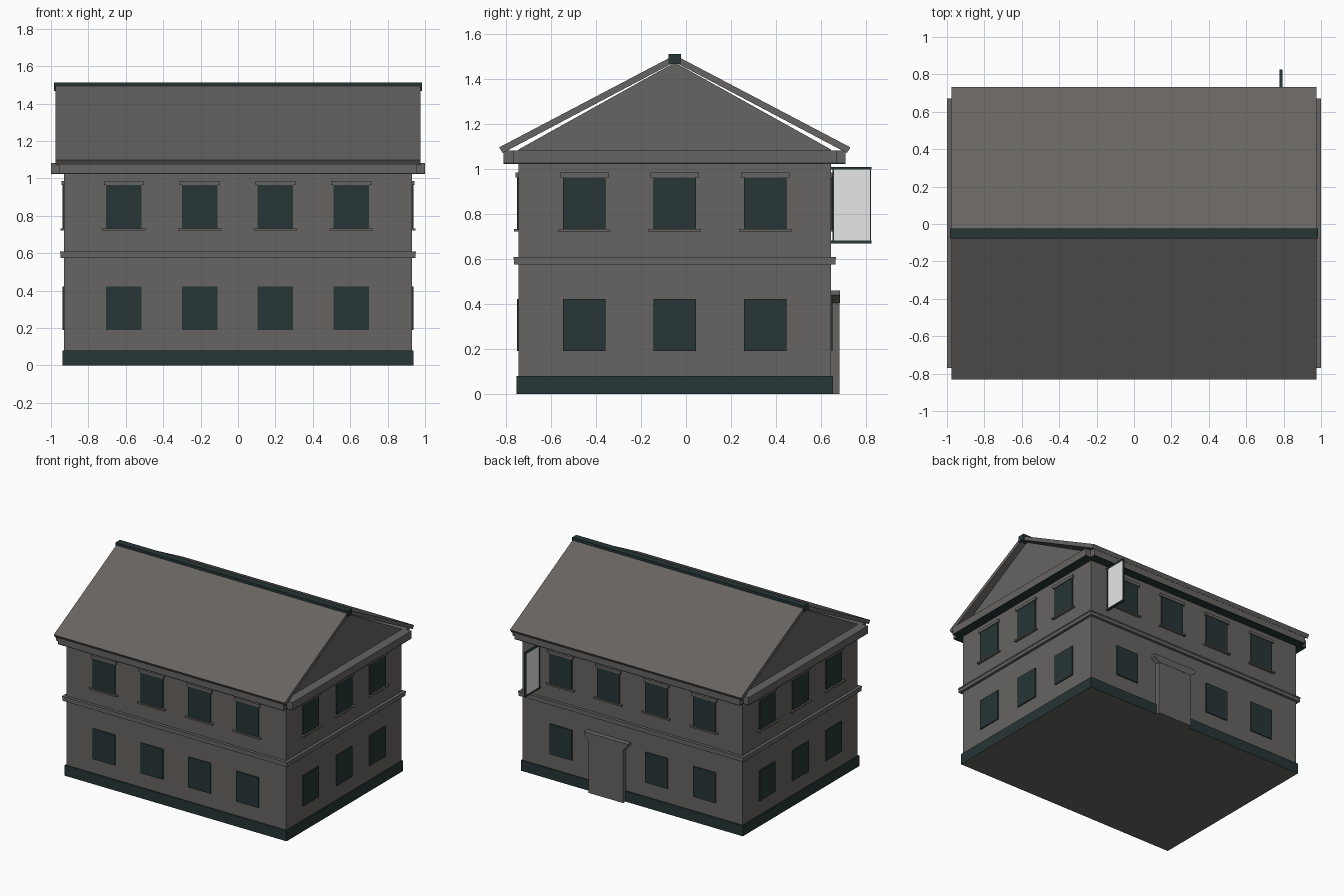
import bpy
import bmesh

cube = bpy.data.objects.get("Cube")
if cube:
    bpy.data.objects.remove(cube, do_unlink=True)


def material(name, colour):
    m = bpy.data.materials.new(name)
    m.use_nodes = True
    m.diffuse_color = (*colour, 1)
    m.node_tree.nodes["Principled BSDF"].inputs["Base Color"].default_value = (*colour, 1)
    return m


STONE = material("warm grey stone", (0.135, 0.128, 0.122))
DARK = material("dark slate green", (0.02, 0.036, 0.036))
WHITE = material("sign white", (0.8, 0.8, 0.8))

MID = -0.05                  # y of the ridge line
HX, HY = 0.93, 0.695         # half size of the walls
BACK, FRONT = MID + HY, MID - HY


def prism(name, outline, axis, lo, hi, mat):
    """Extrude a 2D outline along x (outline is y,z) or y (outline is x,z)."""
    bm = bmesh.new()

    def point(p, d):
        return (d, p[0], p[1]) if axis == "x" else (p[0], d, p[1])
    a = [bm.verts.new(point(p, lo)) for p in outline]
    b = [bm.verts.new(point(p, hi)) for p in outline]
    bm.faces.new(a)
    bm.faces.new(b[::-1])
    for i in range(len(a)):
        j = (i + 1) % len(a)
        bm.faces.new((a[i], b[i], b[j], a[j]))
    bmesh.ops.recalc_face_normals(bm, faces=bm.faces)
    mesh = bpy.data.meshes.new(name)
    bm.to_mesh(mesh)
    bm.free()
    mesh.materials.append(mat)
    ob = bpy.data.objects.new(name, mesh)
    bpy.context.collection.objects.link(ob)
    return ob


def box(name, x, y, z, mat):
    return prism(name, [(x[0], z[0]), (x[1], z[0]), (x[1], z[1]), (x[0], z[1])],
                 "y", y[0], y[1], mat)


def ring_box(name, grow, z, mat):
    return box(name, (-HX - grow, HX + grow), (FRONT - grow, BACK + grow), z, mat)


# Walls, plinth and belt course
ring_box("walls", 0, (0.04, 1.08), STONE)
plinth = ring_box("plinth", 0.009, (0, 0.08), DARK)
plinth.data.materials.append(STONE)
for face in plinth.data.polygons:
    if face.normal.z < -0.5:
        face.material_index = 1
ring_box("belt_course", 0.02, (0.575, 0.605), STONE)
ring_box("belt_course_cap", 0.023, (0.6, 0.61), STONE)

# Cornice with notched corners and a dark soffit
for part, z, mat in (("cornice", (1.03, 1.083), STONE), ("soffit", (1.024, 1.03), DARK)):
    box(part + "_long", (-0.955, 0.955), (FRONT - 0.068, BACK + 0.066), z, mat)
    box(part + "_cross", (-1, 1), (FRONT - 0.025, BACK + 0.025), z, mat)

# Attic with gable ends
prism("attic", [(FRONT, 1.08), (BACK, 1.08), (BACK, 1.088), (MID, 1.475), (FRONT, 1.088)],
      "x", -HX, HX, STONE)

# Roof slabs and ridge cap
for side, label in ((-1, "front"), (1, "back")):
    prism(label + "_roof_slab",
          [(MID, 1.508), (MID + side * 0.782, 1.097), (MID + side * 0.766, 1.072), (MID, 1.477)],
          "x", -0.977, 0.977, STONE)
box("ridge_cap", (-0.983, 0.983), (MID - 0.027, MID + 0.027), (1.468, 1.513), DARK)


def wall_plate(name, wall, centre, width, z, depth, mat):
    """Plate lying on one wall: wall is front, back, left or right."""
    along = (centre - width / 2, centre + width / 2)
    if wall == "front":
        box(name, along, (FRONT - depth, FRONT), z, mat)
    elif wall == "back":
        box(name, along, (BACK, BACK + depth), z, mat)
    elif wall == "left":
        box(name, (HX, HX + depth), along, z, mat)
    else:
        box(name, (-HX - depth, -HX), along, z, mat)


# Windows with lintels and sills on the upper floor
DOOR_X = 0.2
LONG = (-0.61, -0.205, DOOR_X, 0.605)
SHORT = (MID - 0.403, MID, MID + 0.403)
for wall, centres in (("front", LONG), ("back", LONG), ("left", SHORT), ("right", SHORT)):
    for i, c in enumerate(centres):
        tag = f"{wall}_{i + 1}"
        wall_plate("upper_window_" + tag, wall, c, 0.19, (0.73, 0.966), 0.008, DARK)
        wall_plate("lintel_" + tag, wall, c, 0.215, (0.964, 0.986), 0.014, STONE)
        wall_plate("sill_" + tag, wall, c, 0.232, (0.722, 0.733), 0.02, STONE)
        if not (wall == "back" and c == DOOR_X):
            wall_plate("lower_window_" + tag, wall, c, 0.19, (0.19, 0.422), 0.008, DARK)

# Back door with flared head
wall_plate("door", "back", DOOR_X, 0.29, (0, 0.415), 0.038, STONE)
prism("door_head",
      [(DOOR_X - 0.145, 0.405), (DOOR_X + 0.145, 0.405), (DOOR_X + 0.185, 0.44),
       (DOOR_X + 0.185, 0.46), (DOOR_X - 0.185, 0.46), (DOOR_X - 0.185, 0.44)],
      "y", BACK, BACK + 0.04, STONE)

# Projecting sign on the back wall
SIGN_X = 0.786
box("sign_panel", (SIGN_X - 0.005, SIGN_X + 0.005), (0.656, 0.82), (0.676, 1.004), WHITE)
for label, z in (("top", 1.004), ("bottom", 0.676)):
    box("sign_rail_" + label, (SIGN_X - 0.008, SIGN_X + 0.008), (BACK, 0.826),
        (z - 0.006, z + 0.006), DARK)
for label, y in (("inner", 0.656), ("outer", 0.821)):
    box("sign_edge_" + label, (SIGN_X - 0.007, SIGN_X + 0.007), (y - 0.003, y + 0.003),
        (0.676, 1.004), DARK)
